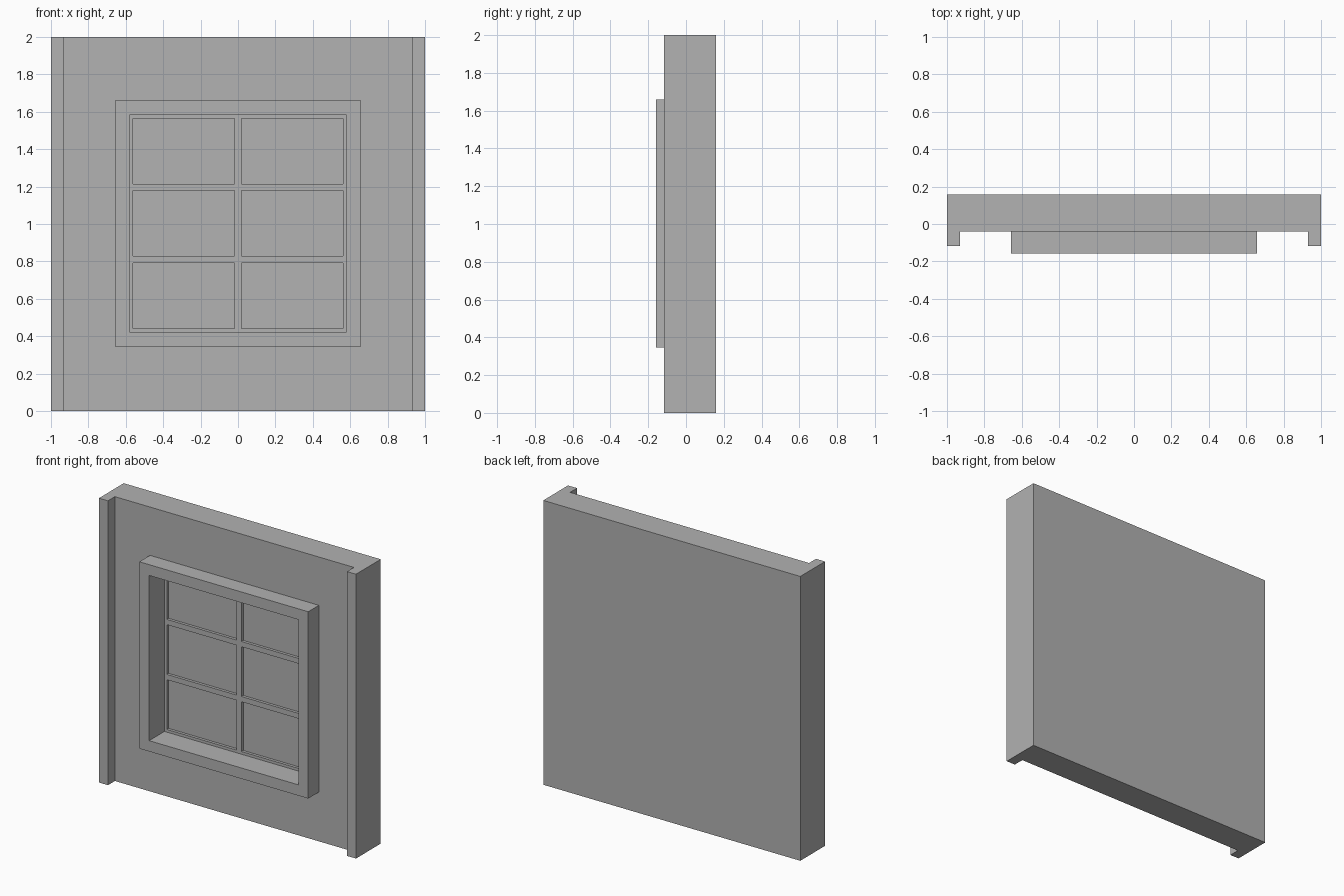
import bpy
import bmesh
from mathutils import Matrix, Vector

if "Cube" in bpy.data.objects:
    bpy.data.objects.remove(bpy.data.objects["Cube"], do_unlink=True)

grey = bpy.data.materials.new("plain_grey")
grey.use_nodes = True
colour = (0.445, 0.445, 0.445, 1.0)
grey.diffuse_color = colour
grey.node_tree.nodes["Principled BSDF"].inputs["Base Color"].default_value = colour


def finish(name, bm):
    bmesh.ops.recalc_face_normals(bm, faces=bm.faces)
    mesh = bpy.data.meshes.new(name)
    bm.to_mesh(mesh)
    bm.free()
    mesh.materials.append(grey)
    obj = bpy.data.objects.new(name, mesh)
    bpy.context.collection.objects.link(obj)
    return obj


def boxes(name, specs):
    """One object of boxes, each given by its lowest and highest corner."""
    bm = bmesh.new()
    for low, high in specs:
        low, high = Vector(low), Vector(high)
        place = Matrix.Translation((low + high) / 2) @ Matrix.Diagonal((high - low).to_4d())
        bmesh.ops.create_cube(bm, size=1, matrix=place)
    return finish(name, bm)


def cut(obj, specs):
    """Cut boxes out of an object and bake the result."""
    cutter = boxes("cutter", specs)
    cutter.hide_render = True
    mod = obj.modifiers.new("opening", "BOOLEAN")
    mod.operation = "DIFFERENCE"
    mod.solver = "EXACT"
    mod.object = cutter
    bpy.context.view_layer.objects.active = obj
    bpy.ops.object.modifier_apply(modifier=mod.name)
    bpy.data.objects.remove(cutter, do_unlink=True)


MID = 1.003          # window centre height
OUTER = 0.657        # half size of the casing
INNER = 0.581        # half size of the opening
WALL_FRONT, WALL_BACK = -0.04, 0.158
CASING_FRONT, SASH_FRONT, GLASS = -0.158, 0.012, 0.032
opening = [((-INNER, -0.3, MID - INNER), (INNER, GLASS, MID + INNER))]

# Wall: a shallow channel section with a rib on each side, extruded upward
half = [(1, WALL_BACK), (1, -0.117), (0.93, -0.117), (0.93, WALL_FRONT)]
profile = half + [(-x, y) for x, y in reversed(half)]
bm = bmesh.new()
base = bm.faces.new([bm.verts.new((x, y, 0)) for x, y in profile])
raised = bmesh.ops.extrude_face_region(bm, geom=[base], use_keep_orig=True)["geom"]
bmesh.ops.translate(bm, vec=(0, 0, 2),
                    verts=[v for v in raised if isinstance(v, bmesh.types.BMVert)])
wall = finish("wall", bm)
cut(wall, opening)

# Casing: deep square frame standing out from the wall
casing = boxes("window_casing", [((-OUTER, CASING_FRONT, MID - OUTER),
                                  (OUTER, WALL_FRONT, MID + OUTER))])
cut(casing, opening)

# Sash: thin grid of bars in front of the closed panes, two across and three high
sash = boxes("window_sash", [((-INNER, SASH_FRONT, MID - INNER),
                              (INNER, GLASS, MID + INNER))])
PANE_W, PANE_H, BAR = 0.544, 0.35, 0.037
panes = []
for side in (-1, 1):
    for row in (-1, 0, 1):
        x = side * (PANE_W + BAR) / 2
        z = MID + row * (PANE_H + BAR)
        panes.append(((x - PANE_W / 2, -0.1, z - PANE_H / 2),
                      (x + PANE_W / 2, 0.1, z + PANE_H / 2)))
cut(sash, panes)
